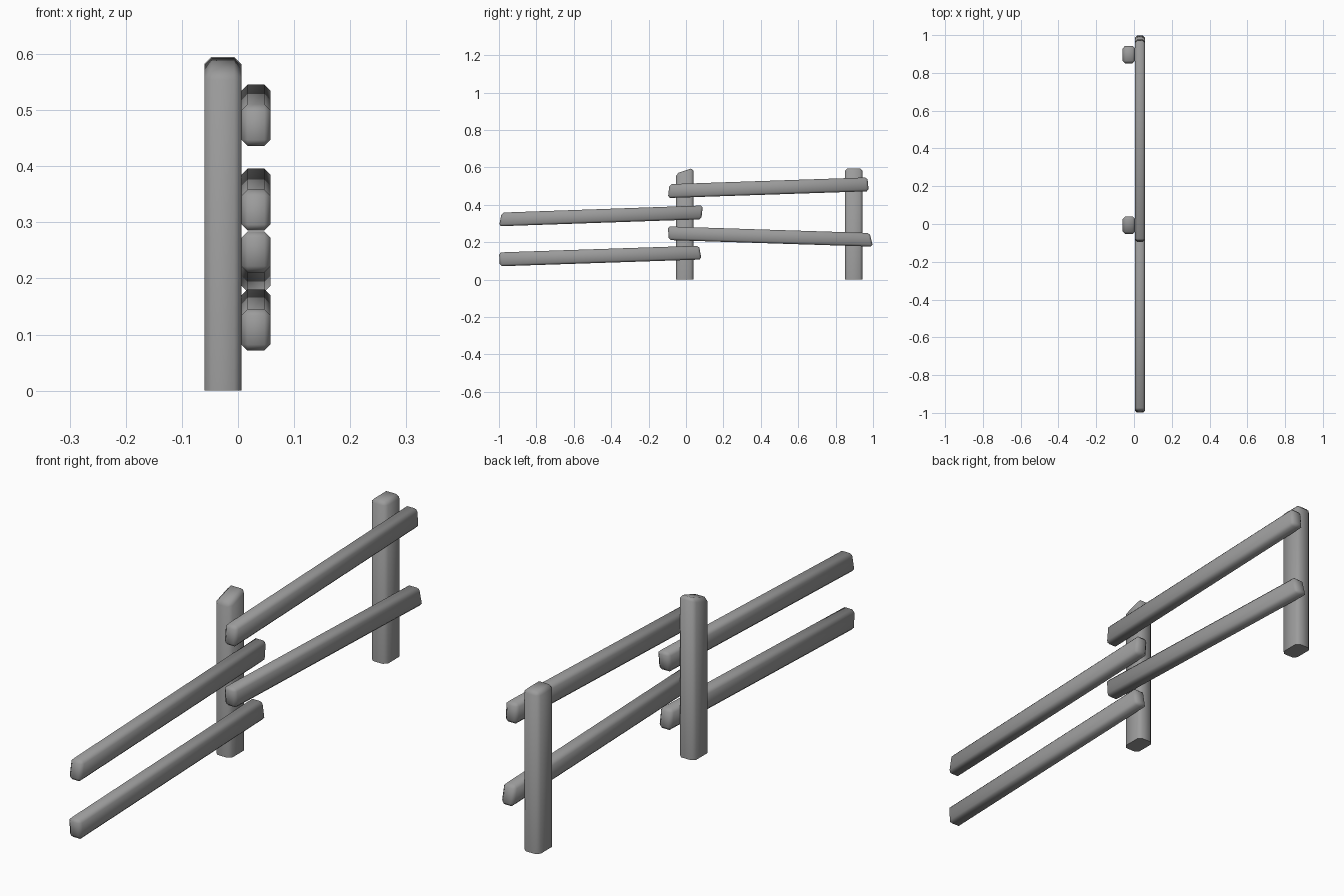
import bpy
import bmesh
import math

cube = bpy.data.objects.get("Cube")
if cube:
    bpy.data.objects.remove(cube, do_unlink=True)

# Single weathered grey for the whole fence
grey = bpy.data.materials.new("weathered grey")
grey.use_nodes = True
colour = (0.33, 0.33, 0.33, 1)
grey.diffuse_color = colour
grey.node_tree.nodes["Principled BSDF"].inputs["Base Color"].default_value = colour


def beam(name, outline, x0, x1, chamfer, square_base=False):
    """Extrude a four-corner (y, z) outline along x and chamfer its edges."""
    bm = bmesh.new()
    face = bm.faces.new([bm.verts.new((x0, y, z)) for y, z in outline])
    ext = bmesh.ops.extrude_face_region(bm, geom=[face])
    for v in ext["geom"]:
        if isinstance(v, bmesh.types.BMVert):
            v.co.x = x1
    bmesh.ops.recalc_face_normals(bm, faces=bm.faces)
    edges = [e for e in bm.edges
             if not (square_base and all(v.co.z < 0.001 for v in e.verts))]
    bmesh.ops.bevel(bm, geom=edges, offset=chamfer, segments=1,
                    profile=0.5, affect='EDGES', clamp_overlap=True)
    bmesh.ops.recalc_face_normals(bm, faces=bm.faces)
    mesh = bpy.data.meshes.new(name)
    bm.to_mesh(mesh)
    bm.free()
    mesh.materials.append(grey)
    obj = bpy.data.objects.new(name, mesh)
    bpy.context.collection.objects.link(obj)
    bpy.ops.object.select_all(action='DESELECT')
    obj.select_set(True)
    bpy.context.view_layer.objects.active = obj
    bpy.ops.object.shade_smooth_by_angle(angle=math.radians(50))
    return obj


# Posts: the middle one has a slanted top
def post(name, y0, y1, top0, top1):
    beam(name, [(y0, 0), (y1, 0), (y1, top1), (y0, top0)],
         -0.06, 0.006, 0.013, square_base=True)


post("middle_post", -0.053, 0.039, 0.567, 0.597)
post("back_post", 0.851, 0.943, 0.595, 0.595)


# Rails: corners run front bottom, back bottom, back top, front top
def rail(name, *outline):
    beam(name, outline, 0.006, 0.058, 0.011)


rail("front_upper_rail", (-1.0, 0.285), (0.082, 0.322), (0.09, 0.396), (-0.985, 0.358))
rail("front_lower_rail", (-0.995, 0.071), (0.083, 0.107), (0.07, 0.181), (-1.0, 0.145))
rail("back_upper_rail", (-0.097, 0.436), (0.977, 0.472), (0.97, 0.546), (-0.088, 0.51))
rail("back_lower_rail", (-0.092, 0.211), (1.0, 0.176), (0.982, 0.249), (-0.097, 0.284))
